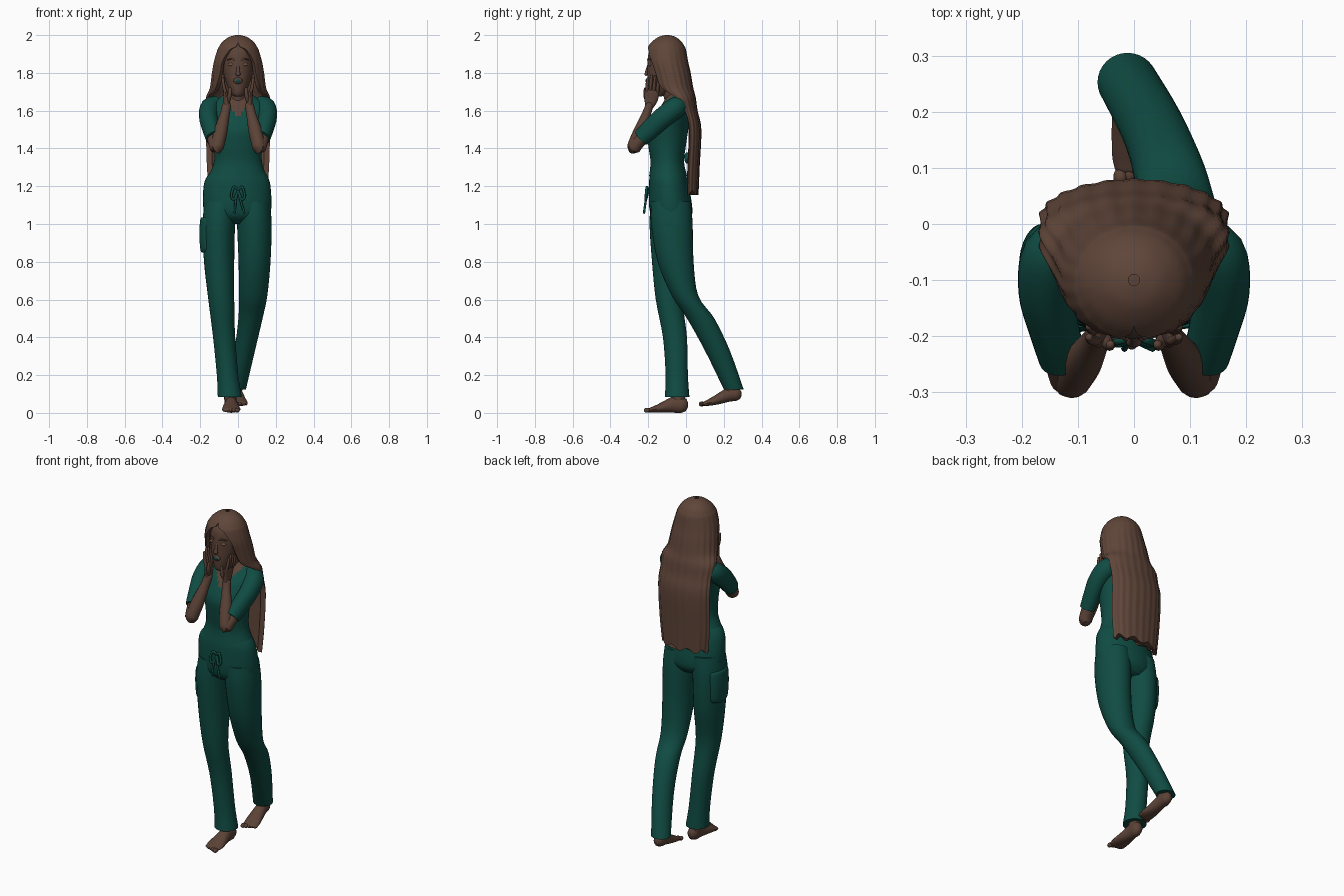
import bpy, bmesh, math
from mathutils import Vector


def material(name, rgb):
    m = bpy.data.materials.new(name)
    m.diffuse_color = (*rgb, 1)
    return m


SKIN = material("skin brown", (0.105, 0.055, 0.038))
HAIR = material("hair brown", (0.115, 0.060, 0.041))
EYE = material("eye brown", (0.17, 0.095, 0.055))
CLOTH = material("cloth green", (0.005, 0.072, 0.056))


def smooth_levels(rows, steps):
    # Catmull-Rom interpolation of a short table of cross-sections
    out = []
    for i in range(len(rows) - 1):
        p = [rows[max(0, min(len(rows) - 1, i + k))] for k in (-1, 0, 1, 2)]
        for s in range(steps):
            t = s / steps
            out.append([b + 0.5 * t * (c - a + t * (2*a - 5*b + 4*c - d + t * (3*(b - c) + d - a)))
                        for a, b, c, d in zip(*p)])
    return out + [list(rows[-1])]


def skin_rings(name, rings, mats):
    bm = bmesh.new()
    vs = [[bm.verts.new(p) for p in r] for r in rings]
    n = len(vs[0])
    for a, b in zip(vs, vs[1:]):
        for i in range(n):
            bm.faces.new((a[i], a[(i + 1) % n], b[(i + 1) % n], b[i]))
    bm.faces.new(vs[0])
    bm.faces.new(vs[-1])
    bmesh.ops.recalc_face_normals(bm, faces=bm.faces)
    me = bpy.data.meshes.new(name)
    bm.to_mesh(me)
    bm.free()
    for m in mats:
        me.materials.append(m)
    ob = bpy.data.objects.new(name, me)
    bpy.context.collection.objects.link(ob)
    bpy.context.view_layer.objects.active = ob
    ob.select_set(True)
    bpy.ops.object.shade_smooth_by_angle(angle=math.radians(50))
    ob.select_set(False)
    return ob


def loft(name, rows, mats, n=32, steps=4):
    # rows: z, x left, x right, y front, y back
    rings = []
    for z, x0, x1, y0, y1 in smooth_levels(rows, steps):
        rings.append([((x0 + x1)/2 + (x1 - x0)/2 * math.cos(2*math.pi*i/n),
                       (y0 + y1)/2 + (y1 - y0)/2 * math.sin(2*math.pi*i/n), z) for i in range(n)])
    return skin_rings(name, rings, mats)


def sweep(name, rows, mat, up=(0, 0, 1), n=16, steps=4, rounded=True):
    # rows: x, y, z, half width, half height, swept along the path
    lv = smooth_levels(rows, steps)
    pts = [Vector(r[:3]) for r in lv]
    rings = []

    def ring(c, t, ra, rb):
        side = t.cross(Vector(up)).normalized()
        v = side.cross(t)
        return [c + side*ra*math.cos(2*math.pi*i/n) + v*rb*math.sin(2*math.pi*i/n) for i in range(n)]
    for i, r in enumerate(lv):
        t = (pts[min(i + 1, len(pts) - 1)] - pts[max(i - 1, 0)]).normalized()
        caps = [(0, 1)]
        e = min(r[3], r[4])
        if rounded and i == 0:
            caps = [(-0.95*e, 0.3), (-0.65*e, 0.75), (0, 1)]
        if rounded and i == len(lv) - 1:
            caps = [(0, 1), (0.65*e, 0.75), (0.95*e, 0.3)]
        for d, k in caps:
            rings.append(ring(pts[i] + t*d, t, r[3]*k, r[4]*k))
    return skin_rings(name, rings, [mat])


def blob(name, c, r, mat):
    rows = []
    for i in range(9):
        a = math.pi * (i + 0.15) / 8.3
        s = math.sin(a)
        rows.append((c[2] - r[2]*math.cos(a), c[0] - r[0]*s, c[0] + r[0]*s, c[1] - r[1]*s, c[1] + r[1]*s))
    return loft(name, rows, [mat], 14, 1)


# Head and neck
loft("head", [(1.675, -.02, .02, -.185, -.13), (1.69, -.036, .036, -.198, -.10), (1.74, -.06, .06, -.204, -.05),
              (1.80, -.077, .077, -.204, -.025), (1.86, -.082, .082, -.204, -.015),
              (1.92, -.075, .075, -.192, -.02), (1.96, -.045, .045, -.15, -.05)], [SKIN])
loft("neck", [(1.6, -.055, .055, -.12, .01), (1.66, -.048, .048, -.115, -.01), (1.74, -.046, .046, -.14, -.03)], [SKIN])
sweep("nose", [(0, -.198, 1.845, .007, .006), (0, -.207, 1.81, .009, .008), (0, -.211, 1.793, .014, .009)],
      SKIN, (0, 1, 0), 12)
blob("lips", (0, -.2, 1.758), (.024, .012, .018), SKIN)
blob("mouth", (0, -.207, 1.758), (.015, .008, .010), CLOTH)

# Hair: open-fronted shell that flows into a long sheet down the back
rows = [(2.0, -.1, .012, .012, 0), (1.99, -.1, .048, .046, 0), (1.965, -.102, .082, .078, 0), (1.94, -.104, .1, .096, 6),
        (1.92, -.104, .11, .104, 24), (1.86, -.1, .127, .11, 41), (1.8, -.085, .137, .108, 44),
        (1.72, -.065, .148, .102, 52), (1.67, -.03, .168, .08, 72), (1.6, -.008, .165, .068, 92),
        (1.5, .01, .168, .07, 97), (1.3, .003, .163, .068, 97), (1.165, 0, .15, .065, 97)]
rings = []
M = 64
for z, cy, rx, ry, op in smooth_levels(rows, 4):
    op = math.radians(max(op, 0))
    ring = []
    for inner in (0, 1):
        for i in range(M + 1):
            a = op + (2*math.pi - 2*op) * (M - i if inner else i) / M
            wave = 1 + 0.018 * math.cos(22 * a) * min(1, (2 - z) * 5)
            k = 0.84 if inner else wave
            ky = 0.5 if inner and z < 1.64 else k
            drop = 0.012 * math.cos(9 * a) * max(0, 1.3 - z) / 0.135
            ring.append((rx*k*math.sin(a), cy - ry*ky*math.cos(a), z + drop))
    rings.append(ring)
skin_rings("long_hair", rings, [HAIR])

# Top, with the V neckline coloured as skin
top = loft("scrub_top", [(1.255, -.155, .15, -.195, .005), (1.33, -.127, .127, -.188, -.01), (1.42, -.127, .127, -.2, .0),
                         (1.5, -.14, .14, -.203, .012), (1.58, -.155, .155, -.165, .025),
                         (1.63, -.15, .15, -.13, .03), (1.67, -.1, .1, -.105, .025),
                         (1.695, -.05, .05, -.09, .01)], [CLOTH, SKIN], 64, 8)
for f in top.data.polygons:
    if f.center.z > 1.565 + 1.3 * abs(f.center.x) and f.center.y < -.04:
        f.material_index = 1
blob("back_tie", (0, .005, 1.35), (.03, .015, .03), CLOTH)

# Trousers
loft("trouser_hips", [(1.29, -.13, .13, -.185, -.005), (1.25, -.165, .158, -.193, .003), (1.2, -.182, .172, -.196, .015),
                      (1.1, -.185, .177, -.196, .032), (1.04, -.17, .165, -.18, .03),
                      (1.0, -.12, .12, -.13, .0)], [CLOTH])
loft("right_trouser_leg", [(1.12, -.175, .0, -.185, .025), (1.0, -.188, -.015, -.193, .03), (.8, -.18, -.02, -.18, .02),
                           (.6, -.157, -.02, -.16, -.015), (.4, -.132, -.015, -.122, .005),
                           (.2, -.112, .002, -.108, .01), (.085, -.107, .02, -.112, .018)], [CLOTH])
loft("left_trouser_leg", [(1.12, -.005, .168, -.185, .025), (1.0, -.005, .178, -.185, .035), (.8, .003, .172, -.15, .04),
                          (.62, .005, .155, -.075, .065), (.5, .002, .13, .005, .15),
                          (.33, -.02, .09, .1, .232), (.125, -.065, .042, .2, .305)], [CLOTH])
loft("cargo_pocket", [(.85, -.193, -.12, -.13, -.02), (.87, -.2, -.12, -.145, -.005), (.95, -.205, -.12, -.15, 0),
                      (1.02, -.2, -.12, -.15, 0), (1.035, -.193, -.12, -.145, -.005)], [CLOTH])

# Drawstring bow
for s in (-1, 1):
    sweep("drawstring_loop", [(0, -.2, 1.18, .007, .007), (s*.022, -.207, 1.195, .007, .007), (s*.035, -.212, 1.15, .007, .007),
                              (s*.02, -.212, 1.13, .007, .007), (0, -.2, 1.175, .007, .007)], CLOTH, (0, 1, 0), 8)
    sweep("drawstring_end", [(0, -.2, 1.18, .006, .006), (s*.012, -.212, 1.13, .006, .006),
                             (s*.025 + .008, -.222, 1.06, .006, .006)], CLOTH, (0, 1, 0), 8)

# Feet with ankles and toes
sweep("right_foot", [(-.035, -.02, .042, .032, .042), (-.036, -.06, .044, .033, .044), (-.037, -.11, .032, .042, .031),
                     (-.036, -.16, .02, .049, .019), (-.036, -.19, .014, .045, .013)], SKIN)
sweep("right_ankle", [(-.04, -.04, .05, .032, .038), (-.042, -.045, .16, .034, .036)], SKIN, (0, 1, 0))
sweep("left_foot", [(-.008, .265, .1, .03, .036), (-.005, .225, .095, .033, .036), (.0, .17, .072, .04, .027),
                    (.006, .125, .056, .045, .018), (.008, .1, .049, .042, .013)], SKIN)
sweep("left_ankle", [(-.01, .24, .09, .03, .034), (-.005, .225, .2, .034, .036)], SKIN, (0, 1, 0))
for i in range(5):
    r = .013 - .0014 * i
    blob("right_toe", (-.004 - .0175*i, -.207 + .007*i, .014), (r, .017, r), SKIN)
    blob("left_toe", (-.024 + .0165*i, .084 + .006*i, .047), (r, .017, r), SKIN)

# Mirrored parts: eyes, brows, sleeves, arms and hands
for s, side in ((-1, "right"), (1, "left")):
    blob(side + "_eye", (s*.036, -.191, 1.845), (.017, .009, .009), EYE)
    sweep(side + "_brow", [(s*.018, -.203, 1.868, .004, .003), (s*.038, -.199, 1.876, .004, .003),
                           (s*.056, -.186, 1.868, .003, .003)], HAIR, (0, 1, 0), 8)
    sweep(side + "_sleeve", [(s*.105, -.03, 1.635, .045, .045), (s*.145, -.055, 1.615, .054, .056),
                             (s*.156, -.12, 1.565, .05, .055), (s*.143, -.185, 1.505, .045, .052),
                             (s*.128, -.238, 1.455, .042, .047)], CLOTH, n=24, rounded=False)
    sweep(side + "_arm", [(s*.135, -.2, 1.49, .034, .038), (s*.12, -.258, 1.425, .034, .036),
                          (s*.113, -.274, 1.405, .036, .036), (s*.106, -.268, 1.43, .036, .036),
                          (s*.092, -.245, 1.49, .033, .036), (s*.07, -.21, 1.58, .024, .026),
                          (s*.06, -.193, 1.63, .021, .024)], SKIN, (1, 0, 0))
    sweep(side + "_palm", [(s*.06, -.193, 1.625, .024, .018), (s*.062, -.185, 1.66, .036, .015),
                           (s*.068, -.18, 1.70, .038, .012)], SKIN, (1, 0, 0))
    for i in range(4):
        y = -.208 + .019 * i
        h = (.075, .09, .085, .07)[i]
        sweep(side + "_finger", [(s*.066, y, 1.695, .009, .009), (s*.076, y + .002, 1.695 + h*.5, .009, .009),
                                 (s*.08, y + .006, 1.695 + h, .007, .007)], SKIN, (1, 0, 0), 10, 3)
    sweep(side + "_thumb", [(s*.055, -.2, 1.645, .012, .012), (s*.045, -.215, 1.68, .011, .011),
                            (s*.042, -.215, 1.715, .008, .008)], SKIN, (1, 0, 0), 10, 3)
